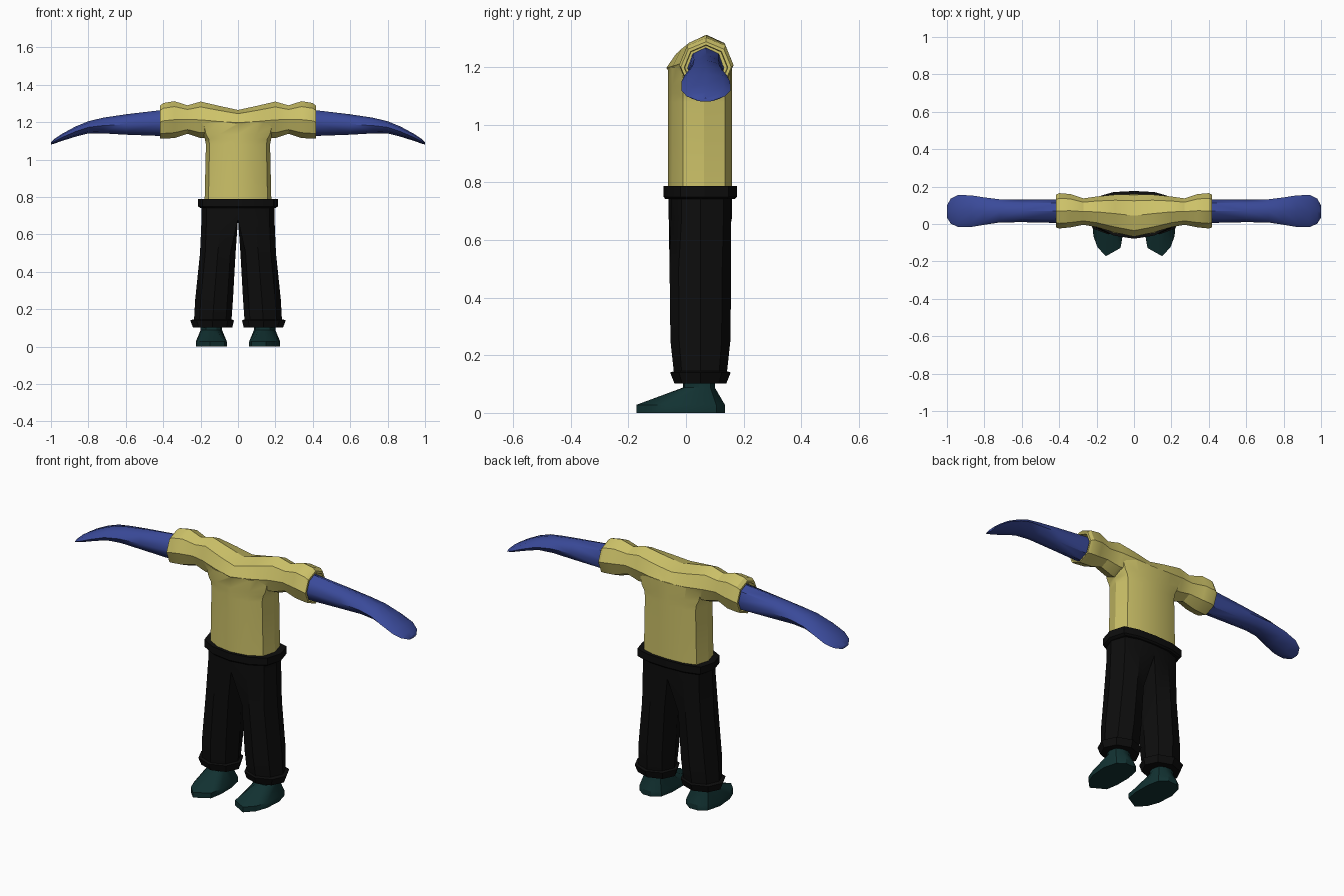
import bpy, bmesh, math

if "Cube" in bpy.data.objects:
    bpy.data.objects.remove(bpy.data.objects["Cube"])


def material(name, rgb):
    m = bpy.data.materials.new(name)
    m.diffuse_color = (*rgb, 1)
    m.use_nodes = True
    m.node_tree.nodes["Principled BSDF"].inputs["Base Color"].default_value = m.diffuse_color
    return m


YELLOW = material("shirt yellow", (0.61, 0.54, 0.14))
BLUE = material("arm blue", (0.042, 0.068, 0.32))
BLACK = material("trouser black", (0.004, 0.004, 0.004))
TEAL = material("shoe teal", (0.006, 0.032, 0.032))


def loft(name, rings, mat, angle=30):
    """Skin a list of equal-length point rings and cap both ends."""
    bm = bmesh.new()
    vs = [[bm.verts.new(p) for p in r] for r in rings]
    n = len(vs[0])
    for a, b in zip(vs, vs[1:]):
        for i in range(n):
            j = (i + 1) % n
            bm.faces.new((a[i], a[j], b[j], b[i]))
    bm.faces.new(vs[0])
    bm.faces.new(vs[-1])
    bmesh.ops.recalc_face_normals(bm, faces=bm.faces)
    me = bpy.data.meshes.new(name)
    bm.to_mesh(me)
    bm.free()
    me.materials.append(mat)
    ob = bpy.data.objects.new(name, me)
    bpy.context.collection.objects.link(ob)
    smooth(ob, angle)
    return ob


def smooth(ob, angle=30):
    bpy.ops.object.select_all(action='DESELECT')
    bpy.context.view_layer.objects.active = ob
    ob.select_set(True)
    bpy.ops.object.shade_smooth_by_angle(angle=math.radians(angle))


def x_ring(x, y0, y1, z0, z1, n=8):
    """Ring around the x axis that fills the given y and z range."""
    return [(x, (y0 + y1) / 2 + (y1 - y0) / 2 * math.cos(2 * math.pi * i / n),
             (z0 + z1) / 2 + (z1 - z0) / 2 * math.sin(2 * math.pi * i / n)) for i in range(n)]


def flip(rings, s):
    return [[(s * x, y, z) for x, y, z in r] for r in rings]


# Body cross-section: right half from front to back, then mirrored
half = [(0, -.062), (.09, -.047), (.155, -.01), (.175, .062), (.155, .135), (.09, .155), (0, .16)]
section = half + [(-x, y) for x, y in half[-2:0:-1]]


def body_ring(z, sx, sy=1.0):
    return [(x * sx, .05 + (y - .05) * sy, z) for x, y in section]


# Shirt: trunk joined with a shoulder and sleeve tube
shirt = loft("shirt", [body_ring(z, s) for z, s in
                       ((.77, 1.02), (1.08, .98), (1.11, 1.01), (1.135, 1.1), (1.2, 1.2))], YELLOW)
sleeve = [(0, -.068, .157, 1.13, 1.265), (.1, -.046, .157, 1.12, 1.287),
          (.2, -.017, .147, 1.115, 1.31), (.27, -.004, .137, 1.138, 1.29),
          (.34, -.018, .16, 1.115, 1.312), (.40, -.024, .165, 1.112, 1.302),
          (.417, -.018, .157, 1.112, 1.288), (.417, -.006, .145, 1.12, 1.277),
          (.385, -.004, .143, 1.122, 1.275)]
right = [x_ring(*s) for s in sleeve]
tube = loft("sleeves", flip(right[:0:-1], -1) + right, YELLOW)
mod = shirt.modifiers.new("join", 'BOOLEAN')
mod.operation, mod.solver, mod.object = 'UNION', 'EXACT', tube
bpy.context.view_layer.objects.active = shirt
bpy.ops.object.modifier_apply(modifier="join")
bpy.data.objects.remove(tube)
smooth(shirt)

# Waistband
loft("waistband", [body_ring(z, s, sy) for z, s, sy in
                   ((.742, 1.15, 1.08), (.75, 1.22, 1.15), (.788, 1.22, 1.15), (.788, 1.03, 1.02))], BLACK)

# Trouser leg: half body section at the hip blending to an octagon at the ankle
hip = [(0, -.06), (.09, -.052), (.168, -.015), (.195, .05), (.168, .13), (.09, .156), (0, .16), (0, .05)]


def ankle(cx, rx, ry, z):
    return [(cx + rx * math.cos(a), .05 + ry * math.sin(a), z)
            for a in (math.radians(-135 + 45 * i) for i in range(8))]


leg = [[(x, y, z) for x, y in hip] for z in (.76, .68)]
leg += [ankle(.108, .095, .107, .5), ankle(.128, .101, .104, .25), ankle(.135, .1, .092, .14)]
cuff = [ankle(.137, .105, .09, .145), ankle(.138, .117, .105, .14),
        ankle(.136, .105, .09, .102), ankle(.136, .08, .07, .102)]

# Shoe: pointed sole outline rising to a small ankle opening
sole = [(.15, -.172), (.195, -.125), (.217, -.065), (.225, .03), (.205, .105), (.165, .135),
        (.115, .135), (.075, .105), (.06, .03), (.06, -.06), (.072, -.128)]
top = [(.143, -.01), (.17, -.005), (.19, .015), (.2, .045), (.19, .085), (.16, .1),
       (.125, .1), (.095, .085), (.085, .045), (.093, .015), (.115, -.005)]
shoe = [[(x, y, 0) for x, y in sole], [(x, y, .028) for x, y in sole],
        [(x, y, .088) for x, y in top], [(x, y, .12) for x, y in top]]

# Arm: tapering limb ending in a flat drooping mitten hand
arm = [x_ring(*s) for s in
       ((.38, .005, .132, 1.125, 1.268), (.6, .01, .13, 1.133, 1.242), (.72, .008, .132, 1.14, 1.224),
        (.8, -.004, .142, 1.14, 1.205), (.87, -.016, .153, 1.122, 1.176), (.94, -.016, .155, 1.1, 1.138),
        (.98, .002, .135, 1.086, 1.112), (1.0, .035, .1, 1.08, 1.092))]

for s, side in ((1, "right"), (-1, "left")):
    loft(side + "_arm", flip(arm, s), BLUE, 45)
    loft(side + "_trouser_leg", flip(leg, s), BLACK)
    loft(side + "_cuff", flip(cuff, s), BLACK)
    loft(side + "_shoe", flip(shoe, s), TEAL)
